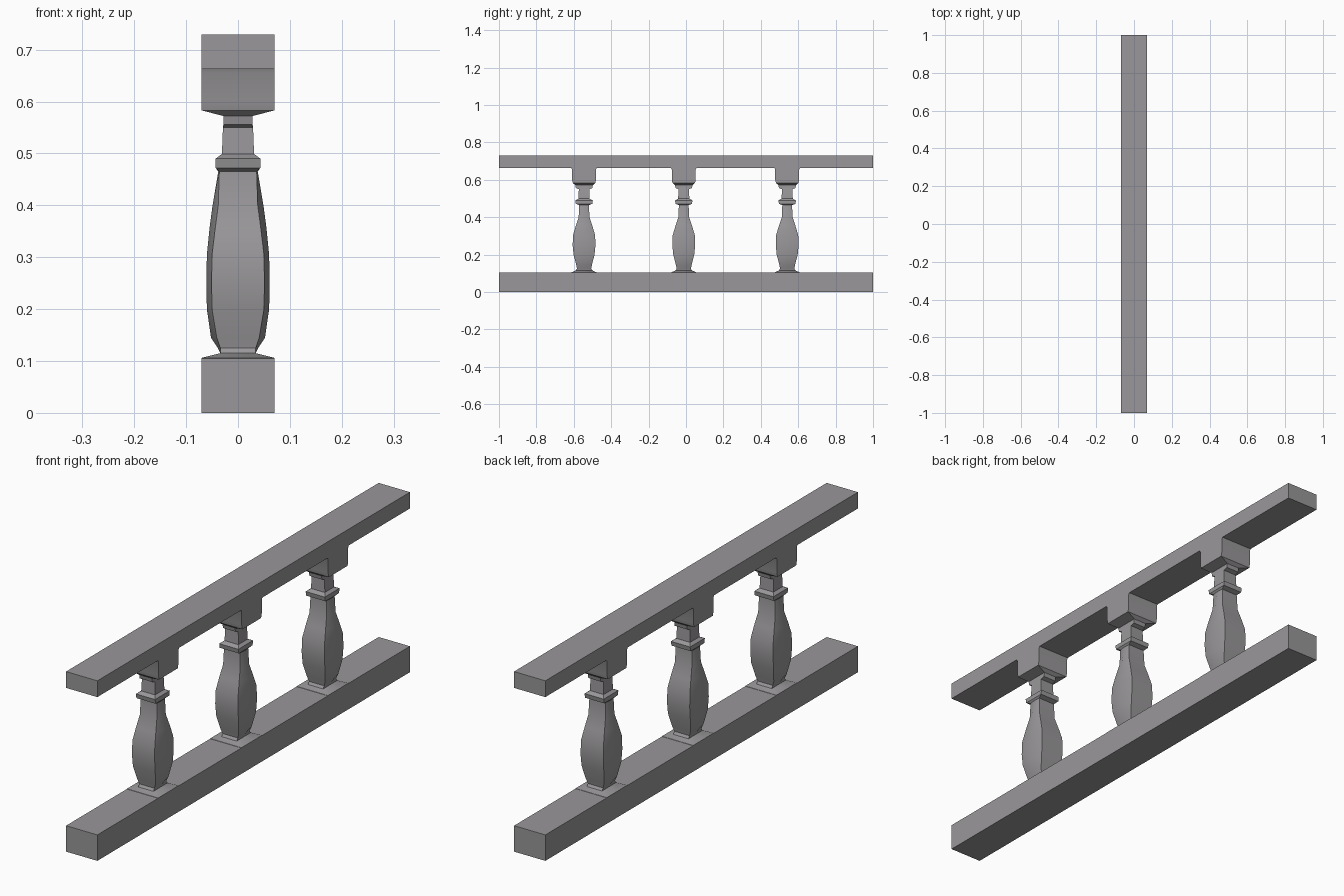
import bpy, bmesh

if "Cube" in bpy.data.objects:
    bpy.data.objects.remove(bpy.data.objects["Cube"])

grey = bpy.data.materials.new("stone_grey")
grey.diffuse_color = (0.32, 0.31, 0.32, 1)
grey.use_nodes = True
grey.node_tree.nodes["Principled BSDF"].inputs["Base Color"].default_value = grey.diffuse_color


def finish(name, bm):
    bmesh.ops.recalc_face_normals(bm, faces=bm.faces)
    me = bpy.data.meshes.new(name)
    bm.to_mesh(me)
    bm.free()
    me.materials.append(grey)
    ob = bpy.data.objects.new(name, me)
    bpy.context.collection.objects.link(ob)
    return ob


def rail(name, z0, z1):
    bm = bmesh.new()
    bmesh.ops.create_cube(bm, size=1)
    for v in bm.verts:
        v.co = (v.co.x * 0.14, v.co.y * 2, z0 + (v.co.z + 0.5) * (z1 - z0))
    return finish(name, bm)


# height, half width at corners, half width at side middle, half depth
PROFILE = [
    (0.100, 0.070, 0.070, 0.070), (0.106, 0.070, 0.070, 0.066),
    (0.115, 0.034, 0.034, 0.045), (0.125, 0.034, 0.039, 0.038),
    (0.145, 0.041, 0.052, 0.042), (0.200, 0.050, 0.060, 0.056),
    (0.250, 0.051, 0.061, 0.061), (0.305, 0.050, 0.060, 0.059),
    (0.355, 0.044, 0.055, 0.044), (0.400, 0.038, 0.049, 0.029),
    (0.465, 0.036, 0.038, 0.026), (0.472, 0.043, 0.043, 0.044),
    (0.490, 0.043, 0.043, 0.047), (0.499, 0.031, 0.031, 0.030),
    (0.550, 0.029, 0.029, 0.028), (0.556, 0.028, 0.028, 0.044),
    (0.572, 0.028, 0.028, 0.047), (0.583, 0.070, 0.070, 0.060),
    (0.600, 0.070, 0.070, 0.064), (0.655, 0.070, 0.070, 0.064),
    (0.668, 0.070, 0.070, 0.070),
]


def baluster(name, y):
    bm = bmesh.new()
    rings = []
    for z, xc, xm, d in PROFILE:
        pts = [(-xc, -d), (xc, -d), (xm, 0), (xc, d), (-xc, d), (-xm, 0)]
        rings.append([bm.verts.new((px, y + py, z)) for px, py in pts])
    for a, b in zip(rings, rings[1:]):
        for i in range(6):
            j = (i + 1) % 6
            bm.faces.new((a[i], a[j], b[j], b[i]))
    bm.faces.new(rings[0][::-1])
    bm.faces.new(rings[-1])
    ob = finish(name, bm)
    bpy.ops.object.select_all(action='DESELECT')
    ob.select_set(True)
    bpy.context.view_layer.objects.active = ob
    bpy.ops.object.shade_smooth_by_angle(angle=0.55)


# rails
rail("bottom_rail", 0, 0.105)
rail("top_rail", 0.663, 0.729)

# balusters
for n, y in enumerate((-0.545, -0.012, 0.541)):
    baluster(f"baluster_{n + 1}", y)
